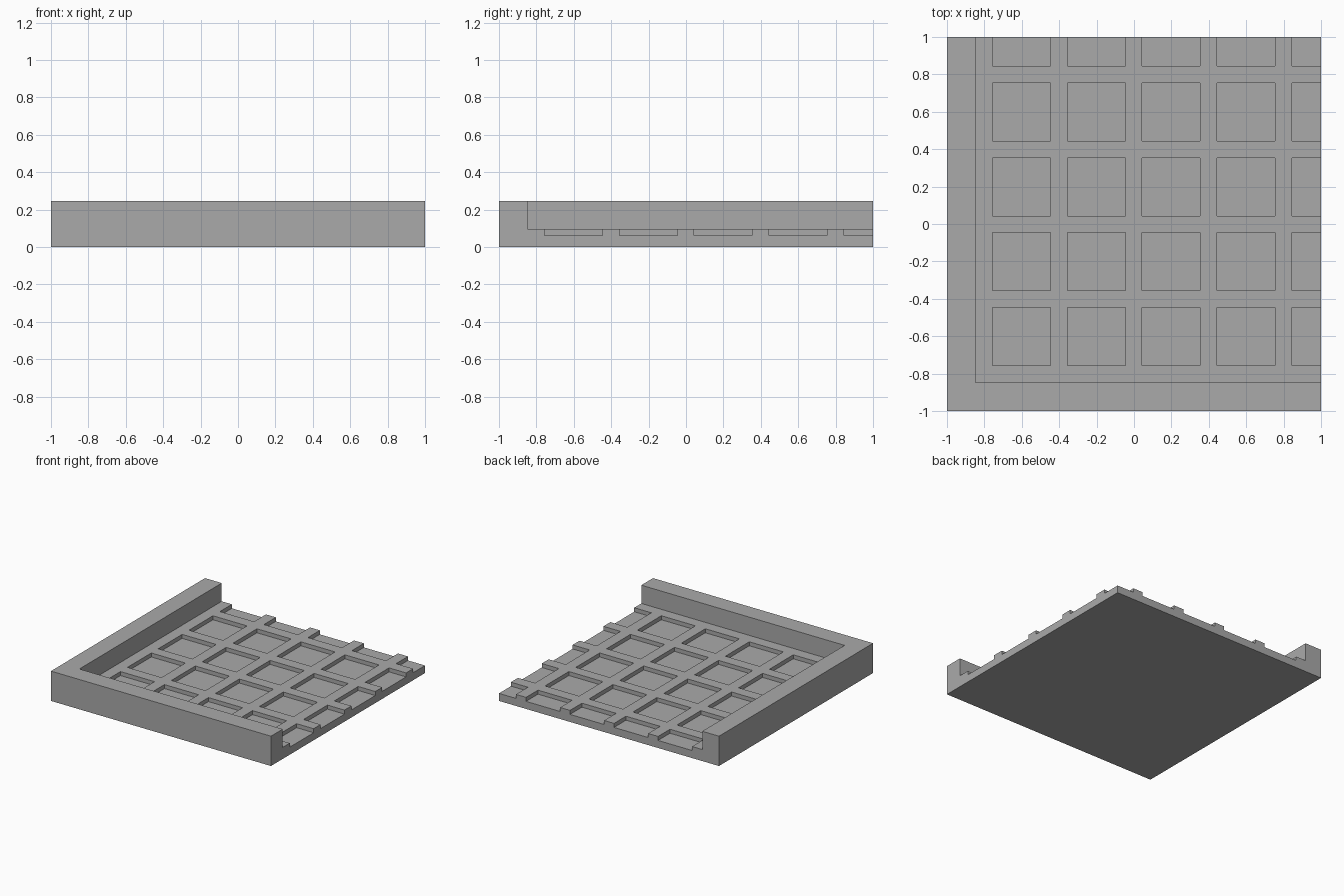
import bpy, bmesh, math

if "Cube" in bpy.data.objects:
    bpy.data.objects.remove(bpy.data.objects["Cube"])

# Grid breaks: border wall, then alternating ribs and pockets, last pocket open at the edge
breaks = [-1.0, -0.848]
for i in range(4):
    breaks += [-0.756 + 0.4 * i, -0.446 + 0.4 * i]
breaks += [0.845, 1.0]
N = len(breaks) - 1
POCKET, RIB, WALL = 0.062, 0.095, 0.245
levels = [0.0, POCKET, RIB, WALL]


def top_level(i, j):
    """Index into levels for one cell of the tile."""
    if not (0 <= i < N and 0 <= j < N):
        return 0
    if i == 0 or j == 0:
        return 3                      # border wall on left and front
    if i % 2 == 0 and j % 2 == 0:
        return 1                      # sunken square
    return 2                          # raised rib


bm = bmesh.new()


def quad(*pts):
    bm.faces.new([bm.verts.new(p) for p in pts])


for i in range(N):
    for j in range(N):
        x0, x1, y0, y1 = breaks[i], breaks[i + 1], breaks[j], breaks[j + 1]
        k = top_level(i, j)
        z = levels[k]
        # Top and underside
        quad((x0, y0, z), (x1, y0, z), (x1, y1, z), (x0, y1, z))
        quad((x0, y1, 0), (x1, y1, 0), (x1, y0, 0), (x0, y0, 0))
        # Steps down to lower neighbours
        sides = [(0, -1, (x0, y0), (x1, y0)), (1, 0, (x1, y0), (x1, y1)),
                 (0, 1, (x1, y1), (x0, y1)), (-1, 0, (x0, y1), (x0, y0))]
        for di, dj, a, b in sides:
            for m in range(top_level(i + di, j + dj), k):
                lo, hi = levels[m], levels[m + 1]
                quad((*a, lo), (*b, lo), (*b, hi), (*a, hi))

# Weld and merge coplanar faces
bmesh.ops.remove_doubles(bm, verts=bm.verts, dist=1e-4)
bmesh.ops.dissolve_limit(bm, angle_limit=math.radians(1), verts=bm.verts, edges=bm.edges)
bmesh.ops.triangulate(bm, faces=[f for f in bm.faces if len(f.verts) > 4])

mesh = bpy.data.meshes.new("corner_tile")
bm.to_mesh(mesh)
bm.free()
mat = bpy.data.materials.new("grey")
mat.diffuse_color = (0.4, 0.4, 0.4, 1)
mat.use_nodes = True
mat.node_tree.nodes["Principled BSDF"].inputs["Base Color"].default_value = mat.diffuse_color
mesh.materials.append(mat)
tile = bpy.data.objects.new("corner_tile", mesh)
bpy.context.collection.objects.link(tile)
